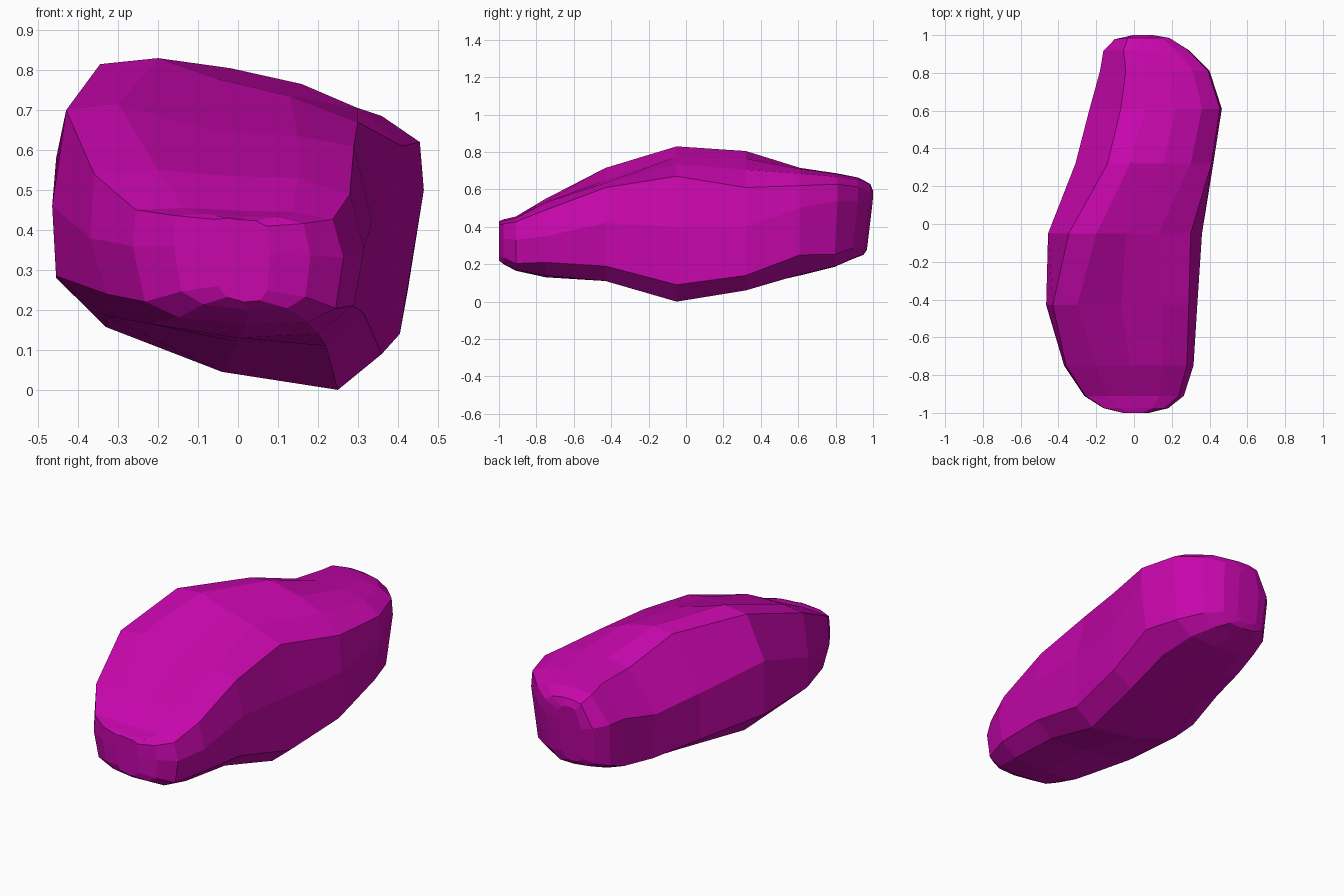
import bpy, bmesh, math

if "Cube" in bpy.data.objects:
    bpy.data.objects.remove(bpy.data.objects["Cube"])

# Main cross-sections (x, z), from lower right edge over the top to the bottom
SECTIONS = [
    (-0.75, [(.29, .21), (.315, .35), (.28, .49), (.15, .53), (-.02, .535), (-.20, .55),
             (-.36, .54), (-.37, .38), (-.33, .24), (-.22, .165), (0, .13), (.20, .14)]),
    (-0.43, [(.315, .19), (.335, .42), (.29, .61), (.15, .635), (-.07, .65), (-.30, .715),
             (-.43, .70), (-.465, .46), (-.455, .285), (-.33, .185), (0, .12), (.22, .11)]),
    (-0.05, [(.36, .09), (.36, .40), (.30, .67), (.13, .735), (-.04, .775), (-.20, .83),
             (-.345, .815), (-.455, .58), (-.455, .28), (-.33, .157), (-.04, .045), (.25, 0)]),
    (0.32, [(.405, .14), (.42, .40), (.41, .61), (.30, .705), (.16, .765), (-.02, .805),
            (-.14, .79), (-.31, .50), (-.31, .24), (-.18, .15), (.08, .075), (.29, .06)]),
    (0.61, [(.425, .25), (.465, .50), (.455, .62), (.36, .685), (.22, .71), (.06, .715),
            (-.07, .69), (-.235, .47), (-.22, .22), (-.11, .165), (.10, .14), (.30, .145)]),
]

# Rounded ends: y, centre x, centre z, x scale, z scale, backward lean
FRONT_CAP = [(-1.0, .01, .325, .20, .50, 0), (-.975, .01, .32, .50, .57, 0),
             (-.91, 0, .31, .77, .69, 0)]
BACK_CAP = [(.81, .11, .435, .83, .87, .05), (.92, .065, .445, .65, .76, .10),
            (.985, .045, .44, .42, .66, .12), (1.0, .03, .435, .20, .55, .12)]


def shrink(points, cap, square=0.65):
    """Scale a section down and square off its height, so the end is a curved wall."""
    xs, zs = zip(*points)
    mx, mz = (min(xs) + max(xs)) / 2, (min(zs) + max(zs)) / 2
    half = (max(zs) - min(zs)) / 2
    y, cx, cz, sx, sz, lean = cap
    ring = []
    for x, z in points:
        u = (z - mz) / half
        u = math.copysign(abs(u) ** square, u)
        z = cz + u * half * sz
        ring.append((cx + (x - mx) * sx, y + lean * min(0, z - .55), z))
    return ring


loops = ([shrink(SECTIONS[0][1], c) for c in FRONT_CAP]
         + [[(x, y, z) for x, z in pts] for y, pts in SECTIONS]
         + [shrink(SECTIONS[-1][1], c) for c in BACK_CAP])

# Pebble body: loft through all loops
bm = bmesh.new()
rings = [[bm.verts.new(p) for p in pts] for pts in loops]
for a, b in zip(rings, rings[1:]):
    n = len(a)
    for i in range(n):
        j = (i + 1) % n
        bm.faces.new((a[i], a[j], b[j], b[i]))
bm.faces.new(rings[0])
bm.faces.new(rings[-1])
bmesh.ops.recalc_face_normals(bm, faces=bm.faces[:])

mesh = bpy.data.meshes.new("pebble_body")
bm.to_mesh(mesh)
bm.free()
body = bpy.data.objects.new("pebble_body", mesh)
bpy.context.collection.objects.link(body)

# Magenta surface
mat = bpy.data.materials.new("magenta")
mat.diffuse_color = (0.57, 0.002, 0.41, 1)
mat.use_nodes = True
mat.node_tree.nodes["Principled BSDF"].inputs["Base Color"].default_value = mat.diffuse_color
mesh.materials.append(mat)
